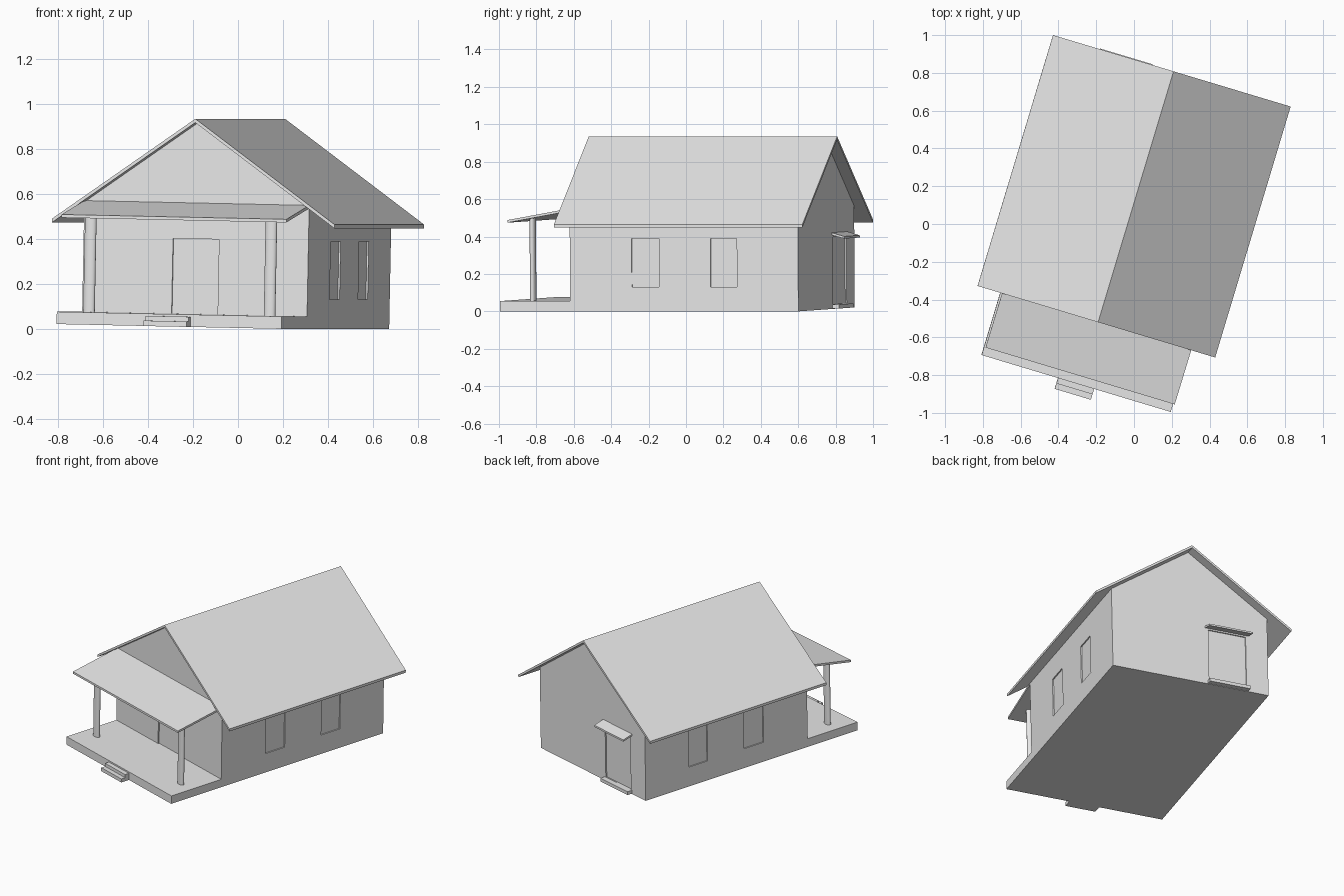
import bpy
import bmesh
import math
from mathutils import Matrix

cube = bpy.data.objects.get("Cube")
if cube:
    bpy.data.objects.remove(cube, do_unlink=True)

# One plain grey for the whole house
grey = bpy.data.materials.new("plain_grey")
grey.use_nodes = True
grey.diffuse_color = (0.8, 0.8, 0.8, 1)
grey.node_tree.nodes["Principled BSDF"].inputs["Base Color"].default_value = (0.8, 0.8, 0.8, 1)

# The house is turned in plan and leans slightly to one side
PLACE = (Matrix.Translation((-0.049, 0.015, 0.0107))
         @ Matrix.Rotation(math.radians(-16.74), 4, 'Z')
         @ Matrix.Rotation(0.0205, 4, 'Y'))

HALF = 0.523                  # half width of the walls
FRONT, BACK = -0.505, 0.769   # front and back walls
RIDGE, EAVE, OVERHANG = 0.925, 0.467, 0.657
THICK = 0.017                 # roof thickness
SLOPE = (RIDGE - EAVE) / OVERHANG


def finish(name, bm):
    bmesh.ops.recalc_face_normals(bm, faces=bm.faces[:])
    mesh = bpy.data.meshes.new(name)
    bm.to_mesh(mesh)
    bm.free()
    mesh.materials.append(grey)
    obj = bpy.data.objects.new(name, mesh)
    bpy.context.collection.objects.link(obj)
    obj.matrix_world = PLACE
    return obj


def prism(name, profile, start, end, axis):
    """Extrude a profile along y (profile in x, z) or along x (profile in y, z)."""
    bm = bmesh.new()
    at = (lambda p, t: (p[0], t, p[1])) if axis == 'y' else (lambda p, t: (t, p[0], p[1]))
    face = bm.faces.new([bm.verts.new(at(p, start)) for p in profile])
    new = bmesh.ops.extrude_face_region(bm, geom=[face])["geom"]
    shift = (0, end - start, 0) if axis == 'y' else (end - start, 0, 0)
    bmesh.ops.translate(bm, vec=shift, verts=[g for g in new if isinstance(g, bmesh.types.BMVert)])
    return finish(name, bm)


def box(name, x, y, z):
    return prism(name, [(x[0], z[0]), (x[1], z[0]), (x[1], z[1]), (x[0], z[1])], y[0], y[1], 'y')


def recess(target, x, y, z):
    """Cut a shallow box-shaped recess."""
    cutter = box("cutter", x, y, z)
    cutter.hide_render = True
    mod = target.modifiers.new("recess", 'BOOLEAN')
    mod.operation = 'DIFFERENCE'
    mod.solver = 'EXACT'
    mod.object = cutter
    bpy.context.view_layer.objects.active = target
    bpy.ops.object.modifier_apply(modifier=mod.name)
    bpy.data.objects.remove(cutter, do_unlink=True)


# Walls with gables
peak = RIDGE - THICK
wall_top = peak - SLOPE * HALF
walls = prism("walls", [(-HALF, 0), (HALF, 0), (HALF, wall_top), (0, peak), (-HALF, wall_top)],
              FRONT, BACK, 'y')

# Doors and side windows as shallow recesses
DEEP = 0.008
recess(walls, (-0.107, 0.107), (FRONT - 0.1, FRONT + DEEP), (0.055, 0.39))
recess(walls, (-0.376, -0.125), (BACK - DEEP, BACK + 0.1), (0.025, 0.385))
for side in (-1, 1):
    for y in ((-0.16, -0.007), (0.28, 0.427)):
        x = sorted((side * (HALF - DEEP), side * (HALF + 0.1)))
        recess(walls, x, y, (0.13, 0.39))

# Main roof
prism("main_roof", [(-OVERHANG, EAVE), (0, RIDGE), (OVERHANG, EAVE), (OVERHANG, EAVE - THICK),
                    (0, RIDGE - THICK), (-OVERHANG, EAVE - THICK)], -0.553, 0.834, 'y')

# Porch floor, roof and posts
PORCH = -0.897
box("porch_floor", (-HALF, HALF), (PORCH, FRONT), (0, 0.055))
prism("porch_roof", [(-0.853, 0.474), (-0.853, 0.488), (FRONT, 0.55), (FRONT, 0.536)],
      -HALF, HALF, 'x')
for side, label in ((-1, "left"), (1, "right")):
    bm = bmesh.new()
    bmesh.ops.create_cone(bm, cap_ends=True, segments=24, radius1=1, radius2=1, depth=1)
    bmesh.ops.transform(bm, verts=bm.verts[:], matrix=Matrix.Translation((side * 0.42, -0.742, 0.274))
                        @ Matrix.Diagonal((0.0265, 0.016, 0.445, 1)))
    post = finish("porch_post_" + ("b" if side > 0 else "a"), bm)
    bpy.ops.object.select_all(action='DESELECT')
    post.select_set(True)
    bpy.context.view_layer.objects.active = post
    bpy.ops.object.shade_smooth_by_angle(angle=math.radians(40))

# Front steps
box("upper_step", (-0.1, 0.1), (-0.927, PORCH), (0, 0.045))
box("lower_step", (-0.1, 0.1), (-0.957, -0.927), (0, 0.024))

# Back step and awning
box("back_step", (-0.385, -0.115), (BACK, BACK + 0.035), (0.002, 0.024))
prism("back_awning", [(BACK, 0.395), (BACK, 0.408), (0.838, 0.388), (0.838, 0.376)],
      -0.395, -0.105, 'x')
